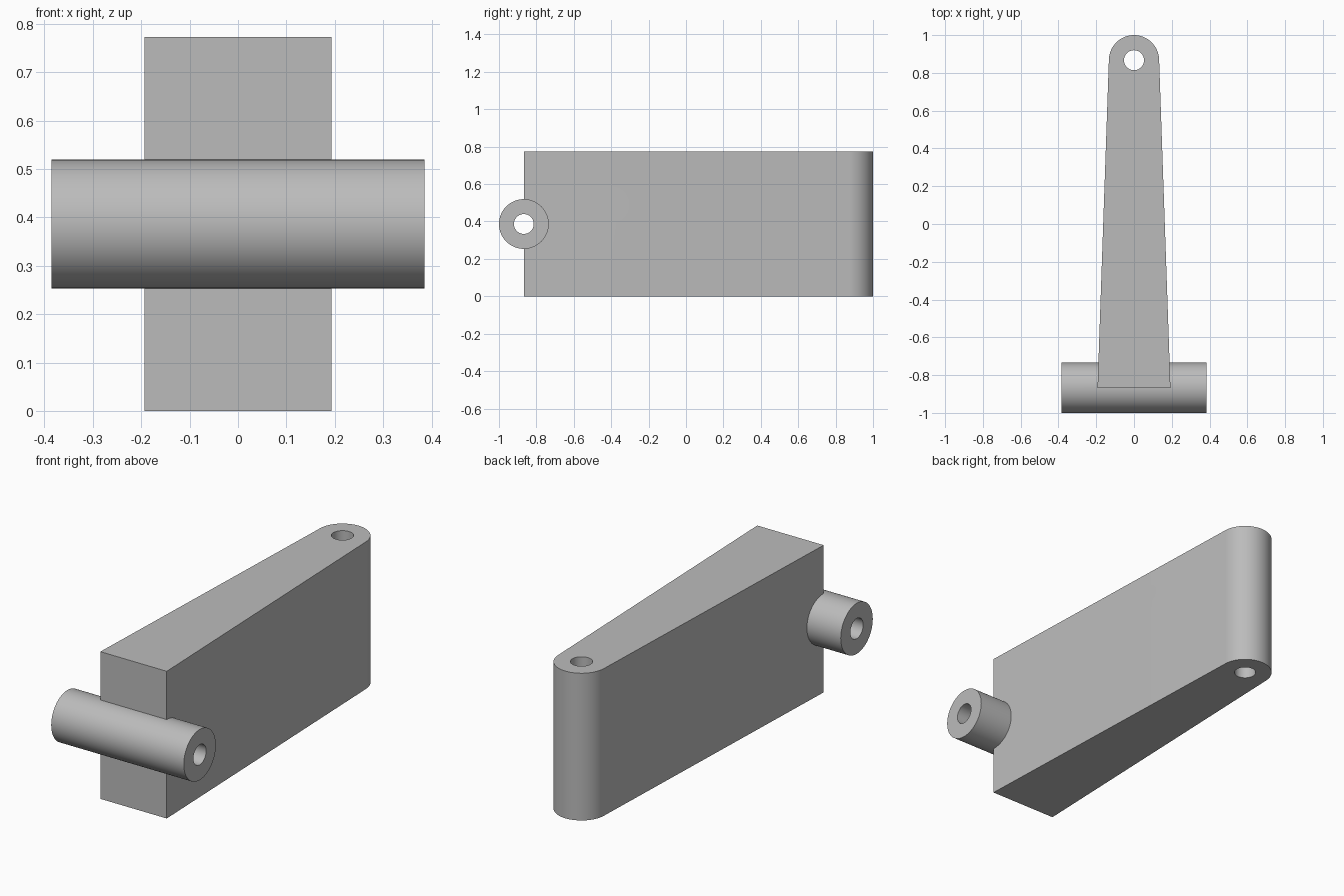
import bpy, bmesh
from math import sin, cos, pi, radians
from mathutils import Matrix

cube = bpy.data.objects.get("Cube")
if cube:
    bpy.data.objects.remove(cube, do_unlink=True)

HEIGHT = 0.773        # arm height
END = 0.867           # pivot distance from the centre
RADIUS = 0.133        # barrel and rounded tip
BORE = 0.053          # pin holes
HALF_WIDTH = 0.193    # arm half width at the wide end
BARREL = 0.77         # barrel length

grey = bpy.data.materials.new("plain grey")
grey.use_nodes = True
colour = (0.5, 0.5, 0.5, 1)
grey.diffuse_color = colour
grey.node_tree.nodes["Principled BSDF"].inputs["Base Color"].default_value = colour


def make_object(name, bm):
    bmesh.ops.recalc_face_normals(bm, faces=bm.faces)
    mesh = bpy.data.meshes.new(name)
    bm.to_mesh(mesh)
    bm.free()
    mesh.materials.append(grey)
    obj = bpy.data.objects.new(name, mesh)
    bpy.context.collection.objects.link(obj)
    return obj


def cylinder(name, radius, length, place):
    bm = bmesh.new()
    bmesh.ops.create_cone(bm, cap_ends=True, segments=64, radius1=radius,
                          radius2=radius, depth=length, matrix=place)
    return make_object(name, bm)


def combine(target, tool, operation):
    mod = target.modifiers.new(operation.title(), 'BOOLEAN')
    mod.object = tool
    mod.operation = operation
    mod.solver = 'EXACT'
    bpy.context.view_layer.objects.active = target
    bpy.ops.object.modifier_apply(modifier=mod.name)
    bpy.data.objects.remove(tool, do_unlink=True)


# Tapered arm: straight sides running tangent into a round tip
taper = radians(2)
steps = 32
outline = [(-HALF_WIDTH, -END), (HALF_WIDTH, -END)]
for i in range(steps + 1):
    a = taper + (pi - 2 * taper) * i / steps
    outline.append((RADIUS * cos(a), END + RADIUS * sin(a)))
bm = bmesh.new()
base = bm.faces.new([bm.verts.new((x, y, 0)) for x, y in outline])
top = bmesh.ops.extrude_face_region(bm, geom=[base])["geom"]
bmesh.ops.translate(bm, vec=(0, 0, HEIGHT),
                    verts=[v for v in top if isinstance(v, bmesh.types.BMVert)])
arm = make_object("hinge_arm", bm)

# Cross barrel, then both pin holes
across = Matrix.Translation((0, -END, HEIGHT / 2)) @ Matrix.Rotation(pi / 2, 4, 'Y')
upright = Matrix.Translation((0, END, HEIGHT / 2))
combine(arm, cylinder("cross_barrel", RADIUS, BARREL, across), 'UNION')
for place in (across, upright):
    combine(arm, cylinder("pin_hole", BORE, 1.2, place), 'DIFFERENCE')

# Smooth curved walls, crisp rims
bpy.ops.object.select_all(action='DESELECT')
arm.select_set(True)
bpy.context.view_layer.objects.active = arm
bpy.ops.object.shade_smooth_by_angle(angle=radians(30))
